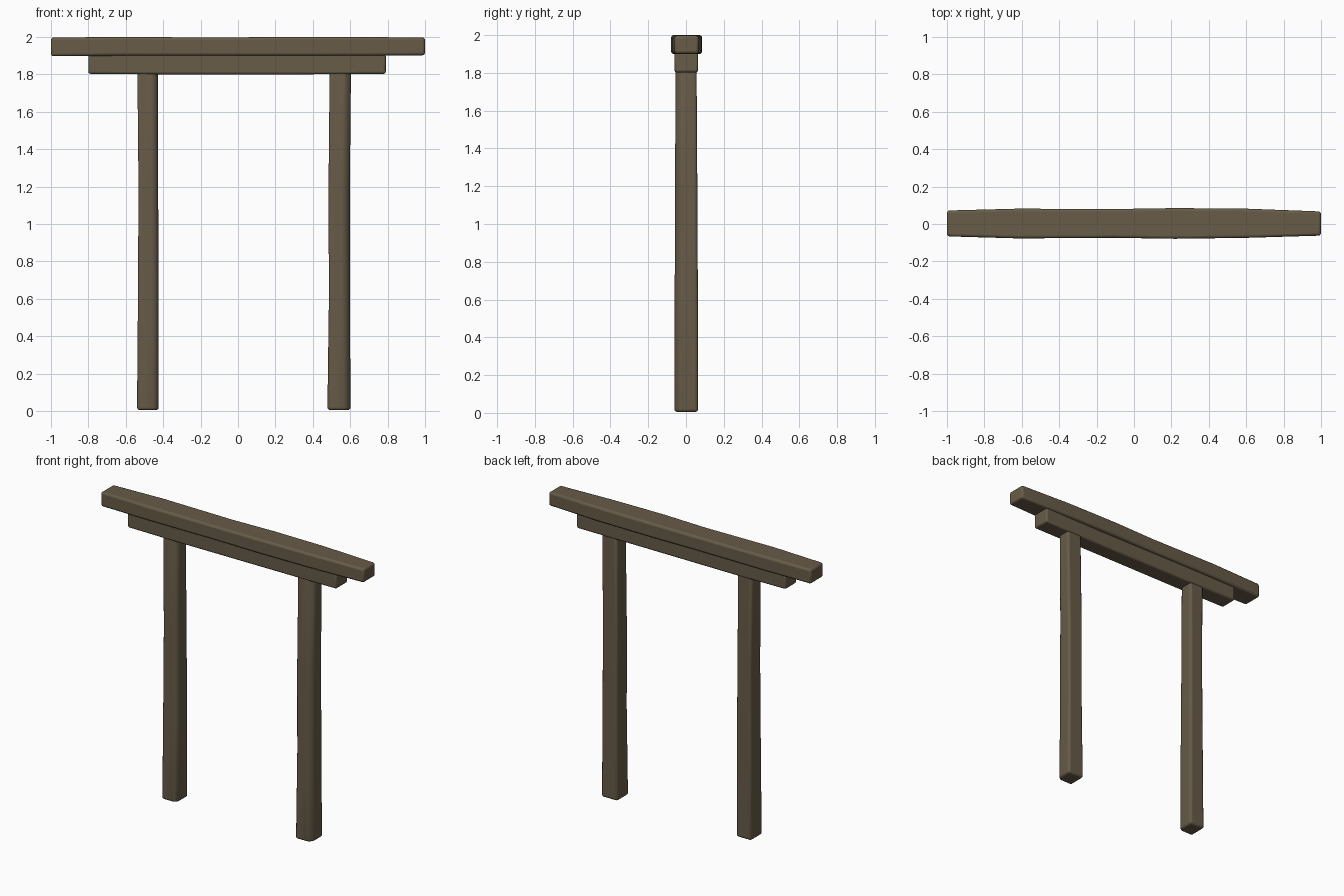
import bpy, bmesh, math
from mathutils import Vector

cube = bpy.data.objects.get("Cube")
if cube:
    bpy.data.objects.remove(cube, do_unlink=True)

wood = bpy.data.materials.new("weathered_brown_wood")
wood.use_nodes = True
colour = (0.135, 0.106, 0.064, 1)
wood.diffuse_color = colour
bsdf = wood.node_tree.nodes["Principled BSDF"]
bsdf.inputs["Base Color"].default_value = colour
bsdf.inputs["Roughness"].default_value = 0.9


def timber(name, sections, place, bevel, chamfer=0.0):
    """Loft a hewn timber; each section is (along, u_min, u_max, v_min, v_max)."""
    bm = bmesh.new()
    rings = []
    for t, u0, u1, v0, v1 in sections:
        corners = [(u0, v0), (u1 - chamfer, v0), (u1, v0 + chamfer), (u1, v1), (u0, v1)]
        if chamfer == 0:
            corners.pop(1)
        rings.append([bm.verts.new(place(t, u, v)) for u, v in corners])
    n = len(rings[0])
    for a, b in zip(rings, rings[1:]):
        for i in range(n):
            j = (i + 1) % n
            bm.faces.new((a[i], a[j], b[j], b[i]))
    bm.faces.new(rings[0][::-1])
    bm.faces.new(rings[-1])
    bmesh.ops.recalc_face_normals(bm, faces=bm.faces)
    mesh = bpy.data.meshes.new(name)
    bm.to_mesh(mesh)
    bm.free()
    mesh.materials.append(wood)
    obj = bpy.data.objects.new(name, mesh)
    bpy.context.collection.objects.link(obj)
    mod = obj.modifiers.new("worn_edges", "BEVEL")
    mod.width = bevel
    mod.segments = 3
    mod.limit_method = "ANGLE"
    mod.angle_limit = math.radians(25)
    bpy.ops.object.select_all(action="DESELECT")
    obj.select_set(True)
    bpy.context.view_layer.objects.active = obj
    bpy.ops.object.shade_smooth_by_angle(angle=math.radians(50))
    return obj


def along_x(t, u, v):
    return Vector((t, u, v))


def along_z(t, u, v):
    return Vector((u, v, t))


# Long top beam, slightly wider in the middle
timber("top_beam", [
    (-1.0, -0.066, 0.072, 1.897, 1.997),
    (-0.62, -0.077, 0.082, 1.9, 2.0),
    (-0.1, -0.074, 0.08, 1.9, 1.997),
    (0.22, -0.079, 0.085, 1.9, 2.0),
    (0.6, -0.074, 0.082, 1.9, 2.0),
    (1.0, -0.062, 0.067, 1.902, 1.997),
], along_x, 0.014)

# Shorter beam carrying the top beam
timber("lower_beam", [
    (-0.8, -0.06, 0.06, 1.803, 1.91),
    (-0.4, -0.06, 0.062, 1.8, 1.91),
    (0.3, -0.057, 0.06, 1.8, 1.91),
    (0.79, -0.06, 0.064, 1.803, 1.91),
], along_x, 0.012)

# Two rough posts
timber("right_post", [
    (0.005, -0.54, -0.424, -0.062, 0.064),
    (0.6, -0.535, -0.424, -0.06, 0.063),
    (1.2, -0.532, -0.427, -0.057, 0.06),
    (1.82, -0.538, -0.429, -0.055, 0.056),
], along_z, 0.015, 0.022)
timber("left_post", [
    (0.005, 0.478, 0.602, -0.062, 0.064),
    (0.6, 0.486, 0.598, -0.06, 0.063),
    (1.2, 0.484, 0.598, -0.058, 0.06),
    (1.82, 0.49, 0.604, -0.055, 0.056),
], along_z, 0.015, 0.028)
